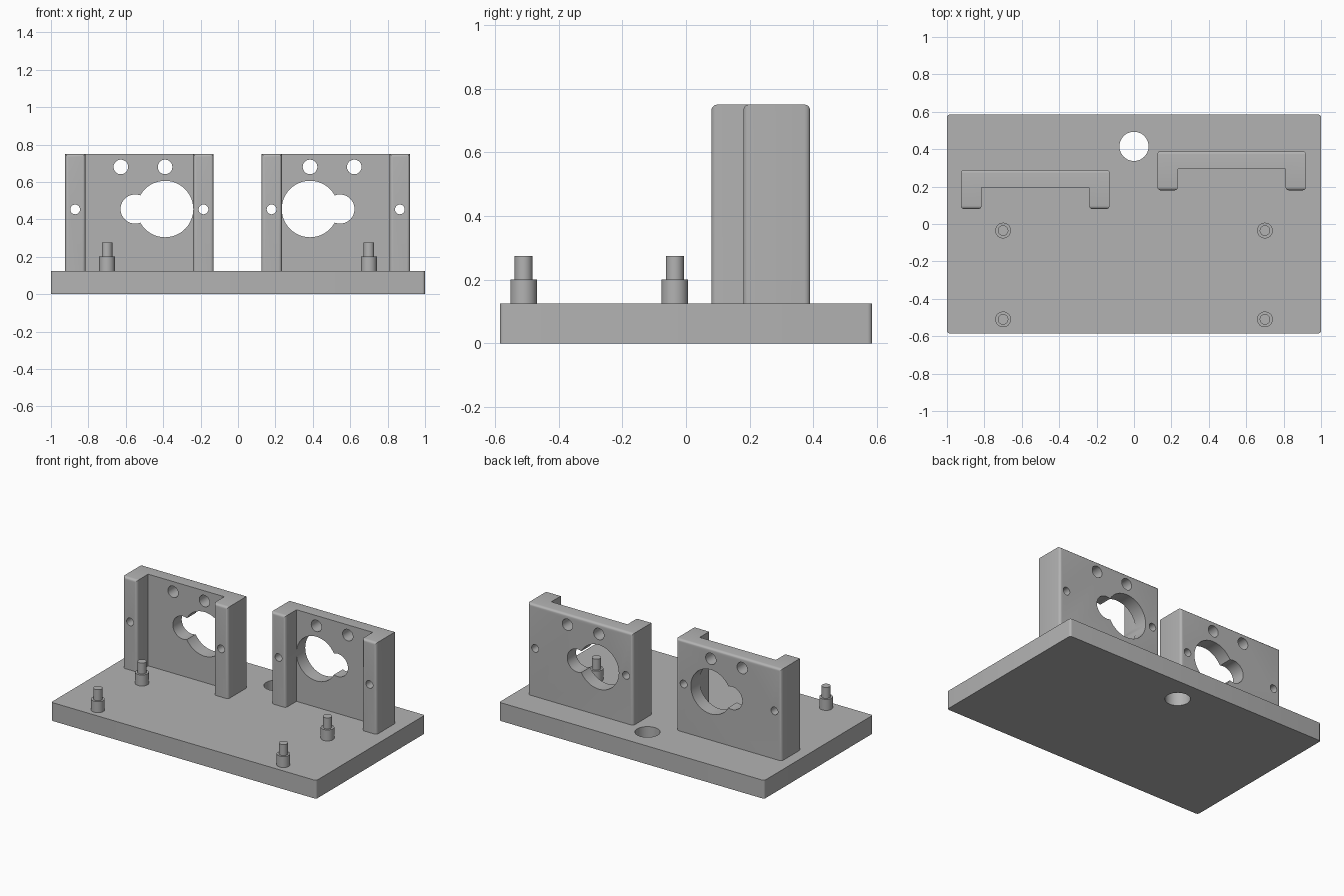
import bpy, bmesh
from math import radians
from mathutils import Matrix

cube = bpy.data.objects.get("Cube")
if cube:
    bpy.data.objects.remove(cube, do_unlink=True)

grey = bpy.data.materials.new("plain grey")
grey.use_nodes = True
COLOUR = (0.45, 0.45, 0.45, 1)
grey.diffuse_color = COLOUR
grey.node_tree.nodes["Principled BSDF"].inputs["Base Color"].default_value = COLOUR

BASE_TOP = 0.125


def make_object(name, bm):
    bmesh.ops.recalc_face_normals(bm, faces=bm.faces[:])
    mesh = bpy.data.meshes.new(name)
    bm.to_mesh(mesh)
    bm.free()
    obj = bpy.data.objects.new(name, mesh)
    bpy.context.collection.objects.link(obj)
    mesh.materials.append(grey)
    return obj


def prism(outline, z0, z1):
    bm = bmesh.new()
    face = bm.faces.new([bm.verts.new((x, y, z0)) for x, y in outline])
    new = bmesh.ops.extrude_face_region(bm, geom=[face])["geom"]
    bmesh.ops.translate(bm, vec=(0, 0, z1 - z0),
                        verts=[v for v in new if isinstance(v, bmesh.types.BMVert)])
    bmesh.ops.recalc_face_normals(bm, faces=bm.faces[:])
    return bm


def round_edges(bm, rule, radius):
    edges = [e for e in bm.edges if rule(*(v.co for v in e.verts))]
    bmesh.ops.bevel(bm, geom=edges, offset=radius, segments=5, profile=0.5, affect="EDGES")


def is_vertical(a, b):
    return abs(a.z - b.z) > 0.01


def drill(obj, centre, radius, depth, along_y=False):
    bm = bmesh.new()
    turn = Matrix.Rotation(radians(90), 4, "X") if along_y else Matrix()
    bmesh.ops.create_cone(bm, cap_ends=True, segments=48, radius1=radius, radius2=radius,
                          depth=depth, matrix=Matrix.Translation(centre) @ turn)
    cutter = make_object("drill_cutter", bm)
    cutter.hide_render = True
    mod = obj.modifiers.new("hole", "BOOLEAN")
    mod.operation, mod.solver, mod.object = "DIFFERENCE", "EXACT", cutter
    bpy.context.view_layer.objects.active = obj
    bpy.ops.object.modifier_apply(modifier=mod.name)
    bpy.data.objects.remove(cutter, do_unlink=True)


def smooth(obj):
    bpy.ops.object.select_all(action="DESELECT")
    obj.select_set(True)
    bpy.context.view_layer.objects.active = obj
    bpy.ops.object.shade_smooth_by_angle(angle=radians(30))


# Base plate with softened vertical corners and one round hole
W, D = 1.0, 0.585
bm = prism([(-W, -D), (W, -D), (W, D), (-W, D)], 0, BASE_TOP)
round_edges(bm, is_vertical, 0.015)
base = make_object("base_plate", bm)
drill(base, (0, 0.415, 0.06), 0.078, 0.5)
smooth(base)


# U-shaped bracket; side = 1 or -1 mirrors the hole pattern
def bracket(name, cx, back, side):
    half, inner, top = 0.3975, 0.2875, 0.75
    front, web = back - 0.21, back - 0.095
    shape = [(-half, front), (-inner, front), (-inner, web), (inner, web),
             (inner, front), (half, front), (half, back), (-half, back)]
    bm = prism([(cx + x, y) for x, y in shape], BASE_TOP, top)

    def rounded(a, b):
        def outer(v):
            return abs(v.y - front) < 0.001 or abs(v.y - back) < 0.001
        if is_vertical(a, b):
            return outer(a)
        return a.z > 0.7 and b.z > 0.7 and abs(a.y - b.y) < 0.001 and outer(a)

    round_edges(bm, rounded, 0.018)
    obj = make_object(name, bm)
    mid = back - 0.1
    # keyhole opening, two upper holes, and a bolt hole through each leg
    holes = [(-0.1375, 0.455, 0.151), (0.0225, 0.455, 0.078),
             (-0.1375, 0.68, 0.039), (0.099, 0.68, 0.039),
             (-0.343, 0.453, 0.026), (0.343, 0.453, 0.026)]
    for x, z, r in holes:
        drill(obj, (cx + side * x, mid, z), r, 0.6, along_y=True)
    smooth(obj)


bracket("left_bracket", 0.5225, 0.39, 1)
bracket("right_bracket", -0.5275, 0.29, -1)

# Stepped locating pins
for side, x in (("left", 0.70), ("right", -0.70)):
    for place, y in (("front", -0.51), ("back", -0.035)):
        bm = bmesh.new()
        for r, z0, z1 in ((0.042, BASE_TOP, 0.20), (0.028, 0.20, 0.275)):
            bmesh.ops.create_cone(bm, cap_ends=True, segments=40, radius1=r, radius2=r,
                                  depth=z1 - z0,
                                  matrix=Matrix.Translation((x, y, (z0 + z1) / 2)))
        smooth(make_object(f"{place}_{side}_pin", bm))
